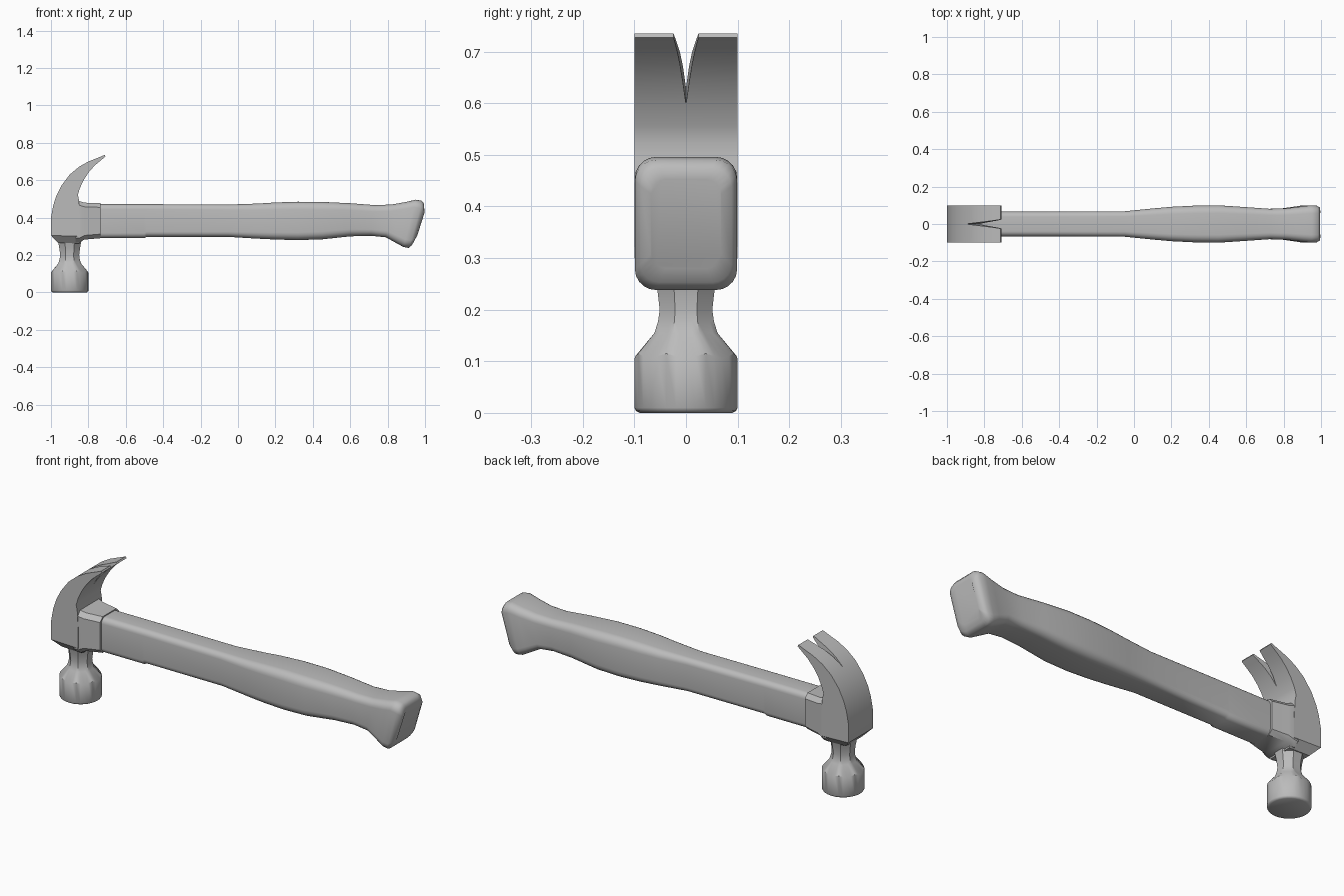
import bpy, bmesh, math
from mathutils import Vector

cube = bpy.data.objects.get("Cube")
if cube:
    bpy.data.objects.remove(cube, do_unlink=True)

grey = bpy.data.materials.new("plain_grey")
grey.use_nodes = True
colour = (0.5, 0.5, 0.5, 1)
grey.diffuse_color = colour
grey.node_tree.nodes["Principled BSDF"].inputs["Base Color"].default_value = colour


def loft(name, rings, angle=40, mirror=False):
    """Skin a list of equal-length rings, cap both ends and shade smooth."""
    bm = bmesh.new()
    loops = [[bm.verts.new(p) for p in ring] for ring in rings]
    n = len(loops[0])
    for a, b in zip(loops, loops[1:]):
        for i in range(n):
            j = (i + 1) % n
            bm.faces.new((a[i], a[j], b[j], b[i]))
    bm.faces.new(loops[0])
    bm.faces.new(loops[-1])
    bmesh.ops.recalc_face_normals(bm, faces=bm.faces)
    if mirror:
        inner = [f for f in bm.faces if all(abs(v.co.y) < 1e-4 for v in f.verts)]
        bmesh.ops.delete(bm, geom=inner, context='FACES')
        half = bm.faces[:] + bm.edges[:] + bm.verts[:]
        bmesh.ops.mirror(bm, geom=half, axis='Y', merge_dist=1e-4)
        bmesh.ops.recalc_face_normals(bm, faces=bm.faces)
    mesh = bpy.data.meshes.new(name)
    bm.to_mesh(mesh)
    bm.free()
    mesh.materials.append(grey)
    obj = bpy.data.objects.new(name, mesh)
    bpy.context.collection.objects.link(obj)
    bpy.ops.object.select_all(action='DESELECT')
    obj.select_set(True)
    bpy.context.view_layer.objects.active = obj
    bpy.ops.object.shade_smooth_by_angle(angle=math.radians(angle))
    return obj


def rounded_section(bottom, top, w, r, segs, bulge=0):
    """Rounded rectangle spanning bottom to top in the xz plane, 2w wide in y."""
    low, high = Vector((bottom[0], 0, bottom[1])), Vector((top[0], 0, top[1]))
    h = (high - low).length
    ring = []
    corners = ((w - r, h - r), (r - w, h - r), (r - w, r), (w - r, r))
    for q, (cy, cz) in enumerate(corners):
        for k in range(segs + 1):
            a = math.pi / 2 * (q + k / segs)
            t = (cz + r * math.sin(a)) / h
            p = low.lerp(high, t)
            ring.append((p.x + bulge * 4 * t * (1 - t), cy + r * math.cos(a), p.z))
    return ring


# Handle: bottom x, bottom z, top x, top z, half width, end bulge
handle = [
    (-.76, .290, -.76, .472, .066, 0),
    (-.50, .290, -.50, .472, .066, 0),
    (-.49, .297, -.49, .472, .066, 0),
    (-.05, .297, -.05, .470, .068, 0),
    (.10, .288, .10, .475, .083, 0),
    (.20, .283, .20, .481, .092, 0),
    (.32, .280, .32, .485, .098, 0),
    (.45, .284, .45, .484, .100, 0),
    (.60, .300, .60, .477, .090, 0),
    (.71, .303, .73, .467, .081, 0),
    (.79, .295, .82, .470, .084, 0),
    (.85, .262, .90, .484, .093, 0),
    (.885, .243, .95, .496, .099, 0),
    (.912, .238, .983, .490, .099, .006),
    (.930, .253, .995, .474, .088, .016),
    (.941, .280, .995, .452, .068, .019),
]
loft("handle", [rounded_section((bx, bz), (tx, tz), w, w * .42, 5, b)
                for bx, bz, tx, tz, w, b in handle], angle=60)

# Claw and cheek: outer x, outer z, inner x, inner z, half width, half gap
claw = [
    (-.713, .735, -.708, .727, .1, .024),
    (-.755, .718, -.735, .705, .1, .018),
    (-.800, .700, -.768, .677, .1, .012),
    (-.850, .672, -.800, .640, .1, .006),
    (-.900, .630, -.827, .598, .1, 0),
    (-.945, .570, -.846, .556, .1, 0),
    (-.972, .515, -.856, .522, .1, 0),
    (-.988, .465, -.850, .492, .1, 0),
    (-1.0, .400, -.845, .400, .1, 0),
    (-1.0, .305, -.845, .300, .1, 0),
    (-.962, .265, -.845, .262, .065, 0),
]
loft("claw", [[(ox, g, oz), (ox, w, oz), (ix, w, iz), (ix, g, iz)]
              for ox, oz, ix, iz, w, g in claw], mirror=True)

# Socket that tapers from the cheeks to the handle: x, bottom, top, half width
socket = [(-.87, .268, .492, .098), (-.845, .270, .487, .098),
          (-.82, .283, .480, .093), (-.735, .290, .477, .078)]
loft("socket", [rounded_section((x, b), (x, t), w, .022, 1)
                for x, b, t, w in socket])

# Neck and striking face: eight-sided neck running into a round poll
SIDES = 32
POLL_X, POLL_R = -.9, .1


def poll_ring(z, r, octagon=False, scallop=0):
    ring = []
    for i in range(SIDES):
        a = math.tau * i / SIDES
        off = (a + math.pi / 8) % (math.pi / 4) - math.pi / 8
        rad = r / math.cos(off) if octagon else r
        rise = scallop * abs(off) / (math.pi / 8)
        ring.append((POLL_X + rad * math.cos(a), rad * math.sin(a), z + rise))
    return ring


neck = [(.285, .066), (.262, .060), (.235, .055), (.200, .051), (.178, .054), (.155, .061)]
rings = [poll_ring(z, r, octagon=True) for z, r in neck]
rings += [poll_ring(.105, POLL_R, scallop=.010), poll_ring(.010, POLL_R),
          poll_ring(.004, POLL_R - .003), poll_ring(0, POLL_R - .010)]
loft("neck_and_poll", rings)
